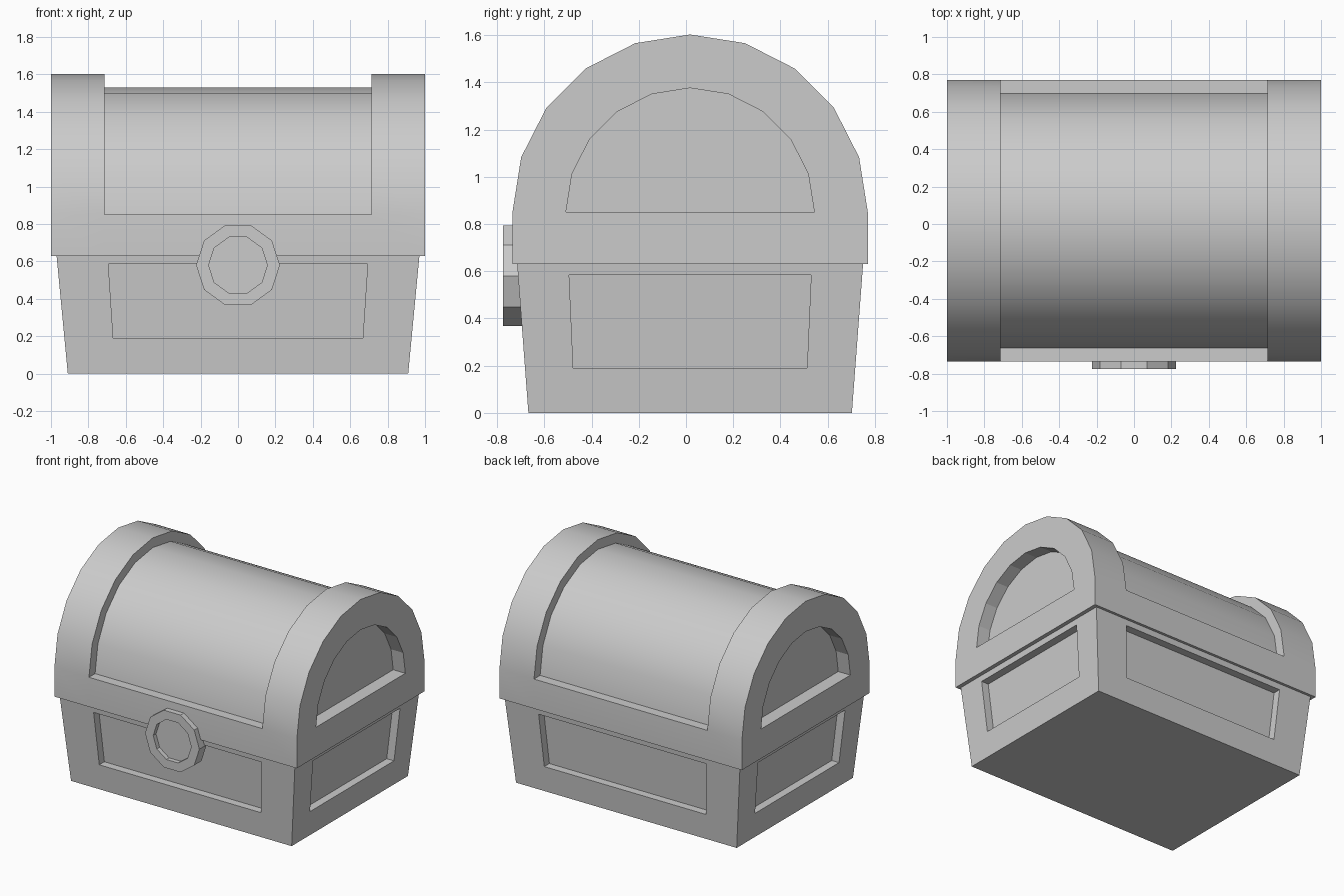
import bpy, bmesh
from math import sin, cos, pi, radians
from mathutils import Matrix, Vector

cube = bpy.data.objects.get("Cube")
if cube:
    bpy.data.objects.remove(cube)

grey = bpy.data.materials.new("plain_grey")
grey.use_nodes = True
grey.diffuse_color = (0.6, 0.6, 0.6, 1)
grey.node_tree.nodes["Principled BSDF"].inputs["Base Color"].default_value = grey.diffuse_color

MID_Y = 0.0175      # chest centre line, leaving room for the lock in front
RIM_Z = 0.63        # where the lid meets the body
SPRING_Z = 0.85     # where the lid starts to curve


def loft(bm, rings, cap_start=False, cap_end=True):
    """Join closed rings of equal length with quads."""
    rows = [[bm.verts.new(p) for p in ring] for ring in rings]
    n = len(rows[0])
    for a, b in zip(rows, rows[1:]):
        for i in range(n):
            j = (i + 1) % n
            bm.faces.new((a[i], a[j], b[j], b[i]))
    if cap_start:
        bm.faces.new(rows[0])
    if cap_end:
        bm.faces.new(rows[-1])


def finish(bm, name, smooth_rule=None):
    bmesh.ops.remove_doubles(bm, verts=bm.verts, dist=0.0005)
    bmesh.ops.dissolve_degenerate(bm, edges=bm.edges, dist=0.0005)
    bmesh.ops.recalc_face_normals(bm, faces=bm.faces)
    if smooth_rule:
        for f in bm.faces:
            f.smooth = smooth_rule(f)
        for e in bm.edges:
            e.smooth = e.calc_face_angle(pi) < radians(30)
    mesh = bpy.data.meshes.new(name)
    bm.to_mesh(mesh)
    bm.free()
    mesh.materials.append(grey)
    obj = bpy.data.objects.new(name, mesh)
    bpy.context.collection.objects.link(obj)
    return obj


# Body: tapered box with a recessed panel on each side
def half_size(z):
    t = z / RIM_Z
    return 0.91 + 0.06 * t, 0.685 + 0.0475 * t


def side_ring(turn, axis, low, high, depth):
    """Four corners on one wall; low and high are (z, half width)."""
    pts = []
    for (z, w), signs in ((low, (-1, 1)), (high, (1, -1))):
        out = half_size(z)[1 - axis] - depth
        for s in signs:
            pts.append(Matrix.Rotation(turn, 3, 'Z') @ Vector((s * w, -out, z))
                       + Vector((0, MID_Y, 0)))
    return pts


bm = bmesh.new()
for k in range(4):
    axis = k % 2    # 0: front and back, 1: ends
    wall = [(z, half_size(z)[axis]) for z in (0, RIM_Z)]
    panel = [(0.19, 0.495), (0.585, 0.5125)] if axis else [(0.19, 0.667), (0.585, 0.693)]
    loft(bm, [side_ring(k * pi / 2, axis, *wall, 0),
              side_ring(k * pi / 2, axis, *panel, 0),
              side_ring(k * pi / 2, axis, *panel, 0.06)])
for z in (0, RIM_Z):
    hx, hy = half_size(z)
    bm.faces.new([bm.verts.new((sx * hx, MID_Y + sy * hy, z))
                  for sx, sy in ((-1, -1), (1, -1), (1, 1), (-1, 1))])
finish(bm, "chest_body")


# Lid: arched bands, sunken middle and recessed arches at the ends
def lid_ring(x, radius, base_radius, base_z=RIM_Z):
    spring_z = SPRING_Z
    pts = [(base_radius, base_z), (base_radius, spring_z)]
    pts += [(radius * cos(i * pi / 10), spring_z + radius * sin(i * pi / 10)) for i in range(11)]
    pts += [(-base_radius, spring_z), (-base_radius, base_z)]
    return [(x, MID_Y + y, z) for y, z in pts]


OUTER, SUNKEN, ARCH, BAND_X = 0.7525, 0.68, 0.526, 0.715


def half_lid(s):
    return [lid_ring(s * 0.9, ARCH, ARCH, SPRING_Z),
            lid_ring(s, ARCH, ARCH, SPRING_Z),
            lid_ring(s, OUTER, OUTER),
            lid_ring(s * BAND_X, OUTER, OUTER),
            lid_ring(s * BAND_X, SUNKEN, OUTER)]


bm = bmesh.new()
loft(bm, half_lid(-1) + half_lid(1)[::-1], cap_start=True)
finish(bm, "chest_lid", lambda f: abs(f.calc_center_median().x) < 0.9)


# Lock: ten-sided plate with a sunken centre
def lock_ring(radius, y):
    return [(radius * cos(i * pi / 5), y, 0.58 + radius * sin(i * pi / 5)) for i in range(10)]


bm = bmesh.new()
loft(bm, [lock_ring(0.224, -0.69), lock_ring(0.224, -0.775),
          lock_ring(0.157, -0.775), lock_ring(0.157, -0.742)], cap_start=True)
finish(bm, "lock_plate")
